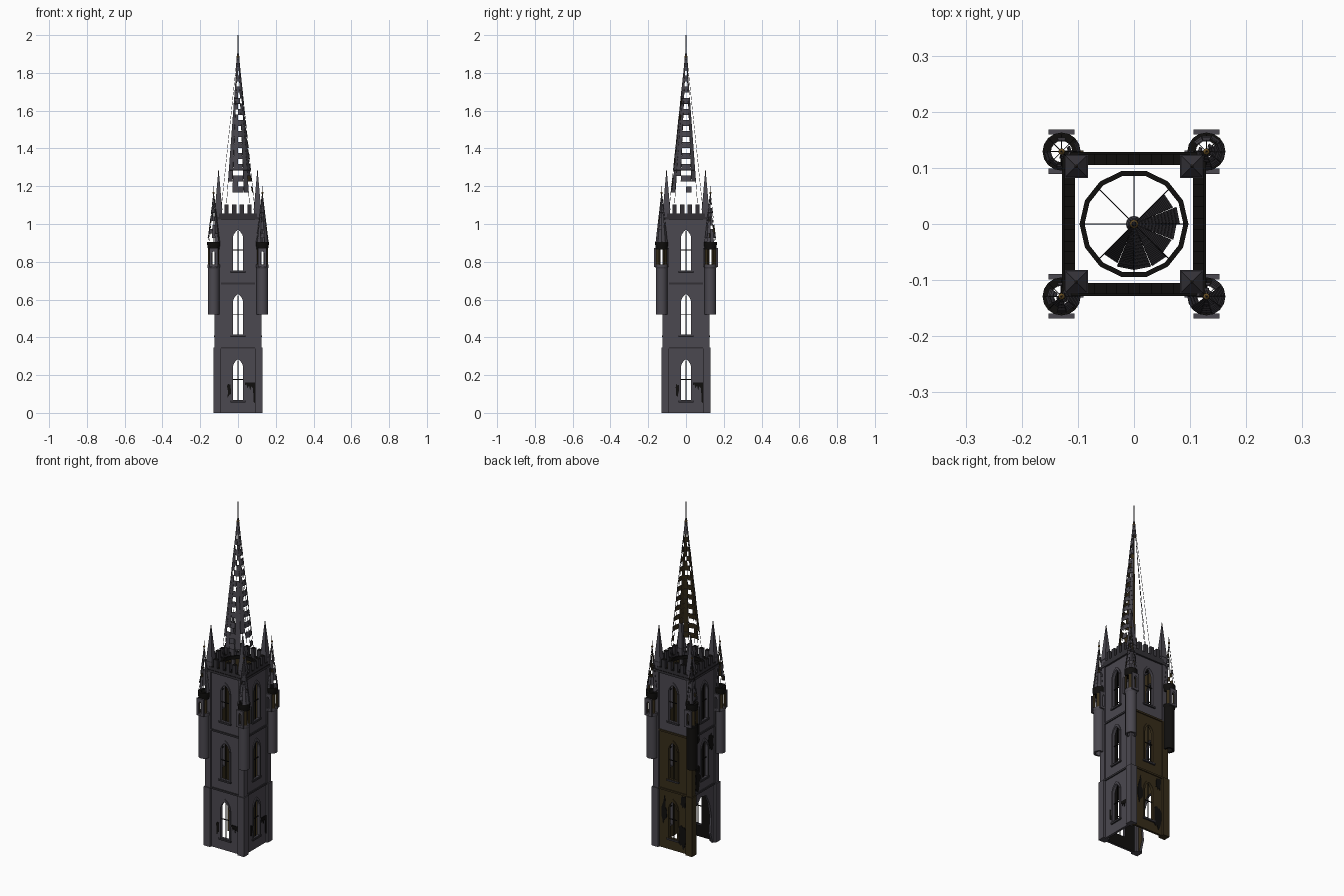
import bpy, bmesh, random
from math import cos, sin, pi, radians
from mathutils import Matrix, Vector

if "Cube" in bpy.data.objects:
    bpy.data.objects.remove(bpy.data.objects["Cube"])
random.seed(4)
T = Matrix.Translation


def material(name, r, g, b):
    m = bpy.data.materials.new(name)
    m.use_nodes = True
    m.diffuse_color = (r, g, b, 1)
    m.node_tree.nodes["Principled BSDF"].inputs["Base Color"].default_value = (r, g, b, 1)
    return m


STONE = material("grey stone", .07, .065, .079)
SLATE = material("roof slate", .062, .058, .07)
TRIM = material("dark trim", .032, .03, .036)
BLACK = material("charcoal", .005, .0045, .004)
BROWN = material("brown stone", .038, .026, .01)
GOLD = material("old gold", .16, .09, .02)


def side(k):
    return Matrix.Rotation(k * pi / 2, 4, 'Z')


def add_mesh(name, bm, *mats):
    me = bpy.data.meshes.new(name)
    bm.to_mesh(me)
    bm.free()
    for m in mats:
        me.materials.append(m)
    ob = bpy.data.objects.new(name, me)
    bpy.context.collection.objects.link(ob)
    return ob


def box(bm, center, size, mat=Matrix()):
    bmesh.ops.create_cube(bm, size=1, matrix=mat @ T(center) @ Matrix.Diagonal((*size, 1)))


def dark_tops(ob):
    ob.data.materials.append(BLACK)
    for p in ob.data.polygons:
        if p.normal.z > .9:
            p.material_index = 1


def rod(bm, a, b, r, r2=None, n=6):
    a, b = Vector(a), Vector(b)
    rot = (b - a).to_track_quat('Z', 'Y').to_matrix().to_4x4()
    bmesh.ops.create_cone(bm, cap_ends=True, segments=n, radius1=r, radius2=r if r2 is None else r2,
                          depth=(b - a).length, matrix=T((a + b) / 2) @ rot)


def lathe(name, profile, center, mat, n=16):
    bm = bmesh.new()
    vs = [bm.verts.new((r, 0, z)) for r, z in profile]
    for a, b in zip(vs, vs[1:] + vs[:1]):
        bm.edges.new((a, b))
    bmesh.ops.spin(bm, geom=bm.verts[:] + bm.edges[:], angle=2 * pi, steps=n, axis=(0, 0, 1), cent=(0, 0, 0))
    bmesh.ops.remove_doubles(bm, verts=bm.verts, dist=1e-5)
    bmesh.ops.recalc_face_normals(bm, faces=bm.faces)
    ob = add_mesh(name, bm, mat)
    ob.location = center
    for p in ob.data.polygons:
        p.use_smooth = abs(p.normal.z) < .3
    return ob


def panel(name, loops, thick, matrix, mat, inner=None):
    """Flat upright panel: first loop is the outline, the others are holes."""
    cu = bpy.data.curves.new(name, 'CURVE')
    cu.dimensions, cu.fill_mode, cu.extrude = '2D', 'BOTH', thick / 2
    for loop in loops:
        sp = cu.splines.new('POLY')
        sp.points.add(len(loop) - 1)
        for p, (x, y) in zip(sp.points, loop):
            p.co = (x, y, 0, 1)
        sp.use_cyclic_u = True
    tmp = bpy.data.objects.new(name, cu)
    bpy.context.collection.objects.link(tmp)
    me = bpy.data.meshes.new_from_object(tmp.evaluated_get(bpy.context.evaluated_depsgraph_get()))
    bpy.data.objects.remove(tmp)
    me.materials.clear()
    me.materials.append(mat)
    me.materials.append(inner or mat)
    for p in me.polygons:
        p.material_index = int(p.normal.z < -.5)
        p.use_smooth = False
    me.transform(matrix @ Matrix.Rotation(pi / 2, 4, 'X'))
    ob = bpy.data.objects.new(name, me)
    bpy.context.collection.objects.link(ob)


def rect(w, z0, z1):
    return [(-w, z0), (w, z0), (w, z1), (-w, z1)]


def arch(w, z0, zs):
    arc = [(2 * w * cos(radians(a)) - w, zs + 2 * w * sin(radians(a))) for a in range(0, 61, 12)]
    return [(-w, z0)] + [(w, z0)] + arc + [(-x, z) for x, z in arc[-2::-1]]


def jag(x, z, w, h, n=14):
    pts = []
    for i in range(n):
        r = random.uniform(.45, 1)
        pts.append((x + w * r * cos(2 * pi * i / n), z + h * r * sin(2 * pi * i / n)))
    return pts


def slates(name, center, r0, z0, apex, rows, sectors, keep):
    """Rows of thin shingles on a cone, some lost; brown on the inside."""
    bm = bmesh.new()
    step = (apex - z0) / rows
    for s in range(sectors):
        for j in range(rows - 1):
            a = 2 * pi * (s + .5) / sectors
            if not keep((a + pi) % (2 * pi) - pi, s, j):
                continue
            h = pi / sectors * .94
            quad = []
            for da, row, lift in ((-h, j, .002), (h, j, .002), (h, j + 1.08, 0), (-h, j + 1.08, 0)):
                r = max(r0 * (1 - row / rows), .001) + lift
                quad.append(bm.verts.new((r * cos(a + da), r * sin(a + da), z0 + row * step)))
            bm.faces.new(quad)
    ob = add_mesh(name, bm, SLATE, BROWN)
    ob.location = center
    shell = ob.modifiers.new("thickness", 'SOLIDIFY')
    shell.thickness, shell.material_offset = .002, 1


def finial(name, x, y, z, top, r):
    bm = bmesh.new()
    bmesh.ops.create_uvsphere(bm, u_segments=8, v_segments=6, radius=r, matrix=T((x, y, z)))
    add_mesh(name + "_ball", bm, GOLD)
    bm = bmesh.new()
    rod(bm, (x, y, z - .03), (x, y, top), r * .5, r * .2)
    add_mesh(name + "_spike", bm, TRIM)


# Tower walls with pointed windows, three storeys on four sides
LEVELS = [0, .345, .685, 1.03]
BROKEN = [(-.1, .345), (-.1, .25), (-.06, .28), (-.03, .31), (.02, .3), (.05, .24),
          (.07, .15), (.06, .06), (.08, 0), (.1, 0), (.1, .345)]
bars, sills = bmesh.new(), bmesh.new()
for k in range(4):
    for t in range(3):
        z0, z1 = LEVELS[t], LEVELS[t + 1]
        sill, spring = z0 + .067, z0 + .237
        wall = BROWN if k == 2 and t < 2 else STONE
        lining = BLACK if k == 0 else BROWN
        place = side(k) @ T((0, -.1115, 0))
        if k == 3 and t == 0:
            panel("broken_wall", [BROKEN], .013, place, STONE, lining)
            continue
        panel("wall", [rect(.105, z0, z1), arch(.028, sill, spring)], .013, place, wall, lining)
        panel("window_frame", [arch(.036, sill - .006, spring), arch(.027, sill + .002, spring)],
              .01, side(k) @ T((0, -.118, 0)), wall)
        box(bars, (0, -.112, sill + .105), (.004, .004, .21), side(k))
        box(bars, (0, -.112, sill + .11), (.056, .004, .004), side(k))
        box(sills, (0, -.12, sill - .006), (.078, .012, .01), side(k))
add_mesh("window_bars", bars, BLACK)
add_mesh("window_sills", sills, TRIM)

# Corner piers, string courses, parapet and battlements
for k in range(4):
    for t in range(3):
        bm = bmesh.new()
        z0, z1 = LEVELS[t], LEVELS[t + 1]
        out = .131 if t == 0 else .125
        c = (out + .09) / 2
        box(bm, (c, -c, (z0 + z1) / 2), (out - .09, out - .09, z1 - z0), side(k))
        add_mesh("corner_pier", bm, BROWN if k == 2 and t < 2 else STONE)
parapet = bmesh.new()
for k in range(4):
    bands = bmesh.new()
    for z in LEVELS[1:3]:
        box(bands, (0, -.116, z), (.2, .016, .01), side(k))
    add_mesh("string_courses", bands, BROWN if k == 2 else TRIM)
    box(parapet, (0, -.118, 1.03), (.252, .02, .014), side(k))
    box(parapet, (0, -.115, 1.045), (.2, .02, .02), side(k))
    for i in (-.06, -.02, .02, .06):
        box(parapet, (i, -.115, 1.078), (.022, .02, .05), side(k))
dark_tops(add_mesh("parapet", parapet, TRIM))

# Corner pinnacles
bm = bmesh.new()
for k in range(4):
    p = side(k) @ Vector((.103, -.103, 0))
    box(bm, (p.x, p.y, 1.055), (.038, .038, .04))
    box(bm, (p.x, p.y, 1.077), (.042, .042, .008))
    bmesh.ops.create_cone(bm, cap_ends=True, segments=4, radius1=.027, radius2=.001, depth=.21,
                          matrix=T((p.x, p.y, 1.185)) @ Matrix.Rotation(pi / 4, 4, 'Z'))
    finial("pinnacle_finial", p.x, p.y, 1.275, 1.3, .003)
add_mesh("pinnacles", bm, STONE)

# Hollow corner turrets with slit windows and decayed cone roofs
for x, y, chance, shaft in ((.129, -.129, .95, STONE), (.129, .129, .75, STONE),
                            (-.129, -.129, .7, STONE), (-.129, .129, .2, BLACK)):
    c = (x, y, 0)
    lathe("turret_shaft", [(.019, .52), (.03, .52), (.03, .765), (.033, .772), (.033, .785), (.019, .785)], c, shaft)
    lathe("turret_cornice", [(.019, .865), (.03, .865), (.034, .89), (.034, .905), (.019, .905)], c, BLACK)
    bm = bmesh.new()
    for a in range(45, 360, 90):
        box(bm, (.026, 0, .825), (.01, .022, .082), T(c) @ Matrix.Rotation(radians(a), 4, 'Z'))
    add_mesh("turret_posts", bm, BROWN)
    for dy in (-.035, .035):
        panel("turret_window", [rect(.023, .772, .872), arch(.008, .785, .842)], .009, T((x, y + dy, 0)), STONE)
    bm = bmesh.new()
    for i in range(8):
        a = i * pi / 4
        rod(bm, (x + .031 * cos(a), y + .031 * sin(a), .9), (x, y, 1.17), .0007, n=4)
    add_mesh("turret_rafters", bm, TRIM)
    slates("turret_slates", c, .032, .905, 1.17, 12, 10,
           lambda a, s, j: random.random() < (chance if -2.2 < a < .9 else chance * .3))
    finial("turret_finial", x, y, 1.165, 1.2, .006)

# Main spire: base ring, rafters, partly lost slates, finial
lathe("spire_ring", [(.088, 1.035), (.097, 1.035), (.097, 1.055), (.088, 1.055)], (0, 0, 0), BLACK, 14)
bm = bmesh.new()
for i in range(8):
    a = i * pi / 4
    rod(bm, (.092 * cos(a), .092 * sin(a), 1.05), (0, 0, 1.93), .001, n=5)
add_mesh("spire_rafters", bm, TRIM)
start = [random.randint(4, 6) for _ in range(16)]


def spire_keep(a, s, j):
    if j > 25:
        return True
    if not -2.2 < a < .95 or j < start[s]:
        return False
    return random.random() < .96 if s % 3 else j % 2 == 0


slates("spire_slates", (0, 0, 0), .092, 1.05, 1.93, 30, 16, spire_keep)
finial("spire_finial", 0, 0, 1.885, 2.0, .008)

# Dark ragged scars on the lower storeys
SCAR = [(.03, .145), (.03, .16), (.09, .16), (.09, .05), (.082, .06), (.08, .13), (.07, .14),
        (.065, .12), (.058, .145), (.05, .13), (.045, .15)]
for k in (0, 1):
    panel("wall_scar", [SCAR], .004, side(k) @ T((0, -.119, 0)), BLACK)
    panel("small_scar", [jag(-.046, .12, .014, .05)], .004, side(k) @ T((0, -.119, 0)), BLACK)
for k, x, z, w, h in ((2, .06, .1, .03, .1), (2, -.06, .22, .025, .1), (2, .065, .3, .02, .05),
                      (3, -.06, .43, .03, .1), (3, .06, .6, .025, .07), (3, -.06, .72, .025, .09)):
    panel("ragged_scar", [jag(x, z, w, h)], .004, side(k) @ T((0, -.119, 0)), BLACK)
